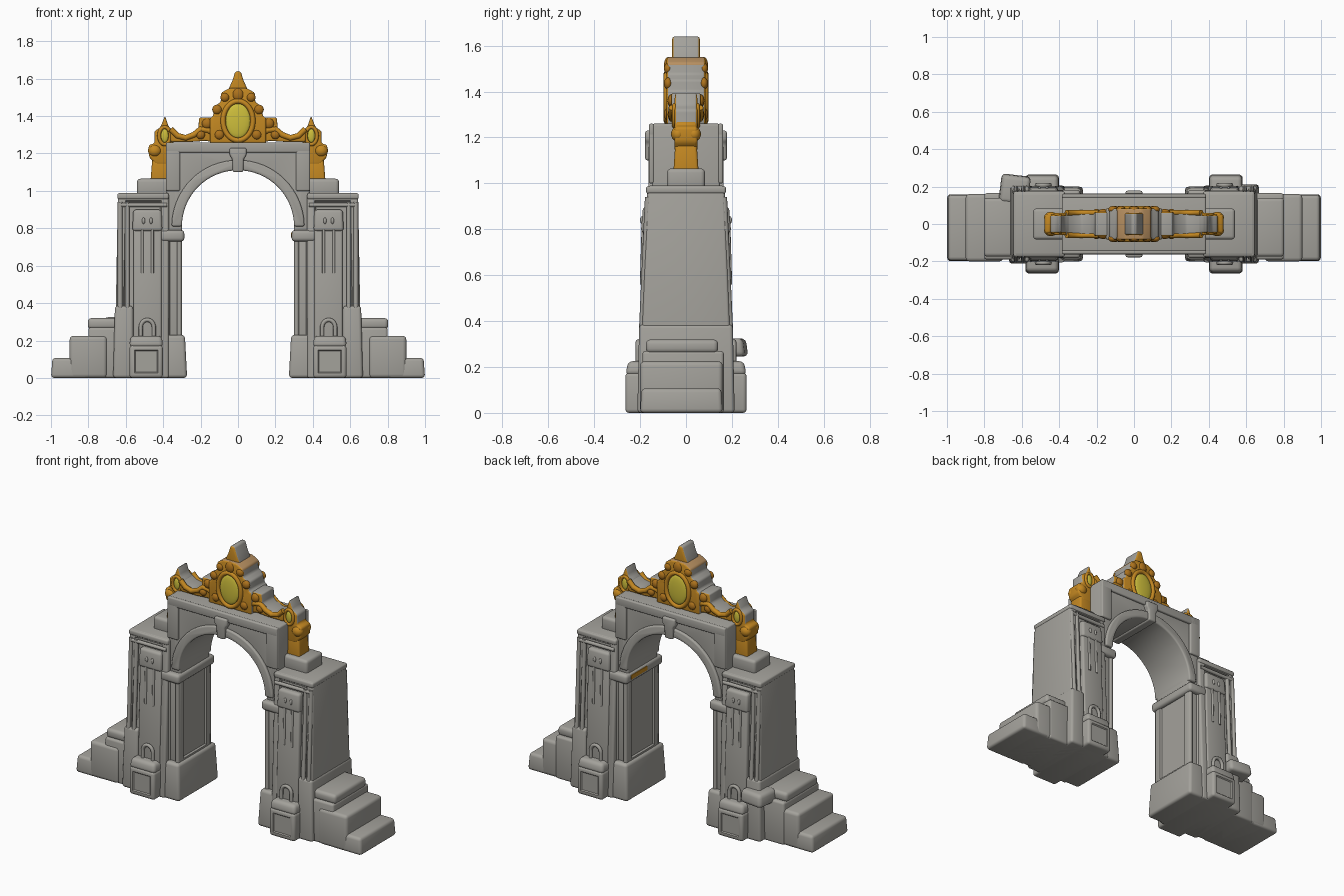
import bpy, bmesh, math
from mathutils import Vector, Matrix

cube = bpy.data.objects.get("Cube")
if cube:
    bpy.data.objects.remove(cube, do_unlink=True)


def material(name, rgb):
    m = bpy.data.materials.new(name)
    m.use_nodes = True
    m.diffuse_color = (*rgb, 1)
    m.node_tree.nodes["Principled BSDF"].inputs["Base Color"].default_value = (*rgb, 1)
    return m


stone = material("grey stone", (0.37, 0.36, 0.33))
gold = material("gold", (0.56, 0.25, 0.016))
dark_gold = material("dark gold", (0.42, 0.17, 0.012))
tan = material("tan stone", (0.48, 0.28, 0.12))
yellow = material("yellow gem", (0.62, 0.52, 0.045))


def finish(name, bm, *mats, rule=None):
    bmesh.ops.recalc_face_normals(bm, faces=bm.faces)
    if rule:
        for f in bm.faces:
            f.material_index = rule(f.normal, f.calc_center_median())
    me = bpy.data.meshes.new(name)
    bm.to_mesh(me)
    bm.free()
    for m in mats:
        me.materials.append(m)
    ob = bpy.data.objects.new(name, me)
    bpy.context.collection.objects.link(ob)
    return ob


def round_edges(bm, width):
    bmesh.ops.recalc_face_normals(bm, faces=bm.faces)
    sharp = [e for e in bm.edges if e.calc_face_angle(0) > 0.5]
    bmesh.ops.bevel(bm, geom=sharp, offset=width, segments=3, profile=0.5,
                    affect='EDGES', clamp_overlap=True)


def box(name, xs, ys, zs, mat=stone, bevel=0.012, taper=(0, 0, 0), panels=(), border=0.03, depth=0.01):
    """Rounded block; taper shrinks the top at x0, x1 and both y sides."""
    x0, x1 = sorted(xs)
    t0, t1, ty = taper if xs[0] < xs[1] else (taper[1], taper[0], taper[2])
    bm = bmesh.new()
    bmesh.ops.create_cube(bm, size=1)
    for v in bm.verts:
        top = v.co.z > 0
        x = (x0 + t0 * top) if v.co.x < 0 else (x1 - t1 * top)
        y = (ys[0] + ty * top) if v.co.y < 0 else (ys[1] - ty * top)
        v.co = (x, y, zs[1] if top else zs[0])
    round_edges(bm, bevel)
    for d in panels:
        bm.normal_update()
        face = max((f for f in bm.faces if f.normal.dot(Vector(d)) > 0.9), key=lambda f: f.calc_area())
        bmesh.ops.inset_region(bm, faces=[face], thickness=border)
        bmesh.ops.inset_region(bm, faces=[face], thickness=0.008, depth=-depth)
    return finish(name, bm, mat)


def prism(name, outline, y0, y1, *mats, bevel=0.01, rule=None):
    """Outline in x and z, pushed through y."""
    bm = bmesh.new()
    face = bm.faces.new([bm.verts.new((x, y0, z)) for x, z in outline])
    side = bmesh.ops.extrude_face_region(bm, geom=[face])
    verts = [g for g in side["geom"] if isinstance(g, bmesh.types.BMVert)]
    bmesh.ops.translate(bm, verts=verts, vec=(0, y1 - y0, 0))
    round_edges(bm, bevel)
    return finish(name, bm, *mats, rule=rule)


def ball(name, at, size, mat):
    bm = bmesh.new()
    bmesh.ops.create_uvsphere(bm, u_segments=20, v_segments=12, radius=1)
    bmesh.ops.transform(bm, matrix=Matrix.Translation(at) @ Matrix.Diagonal((*size, 1)), verts=bm.verts)
    return finish(name, bm, mat)


def tube(name, points, radius, mat, closed=False):
    cu = bpy.data.curves.new(name, 'CURVE')
    cu.dimensions = '3D'
    cu.bevel_depth = radius
    cu.bevel_resolution = 2
    cu.use_fill_caps = True
    sp = cu.splines.new('POLY')
    sp.points.add(len(points) - 1)
    for p, co in zip(sp.points, points):
        p.co = (*co, 1)
    sp.use_cyclic_u = closed
    cu.materials.append(mat)
    ob = bpy.data.objects.new(name, cu)
    bpy.context.collection.objects.link(ob)
    return ob


def arc(rx, rz, cx, cz, a0=0, a1=math.pi, n=32):
    return [(cx + rx * math.cos(a0 + (a1 - a0) * i / n), cz + rz * math.sin(a0 + (a1 - a0) * i / n))
            for i in range(n + 1)]


FRONT, BACK = (0, -1, 0), (0, 1, 0)
SPRING = 0.81

# Arch wall over the opening, with its raised ring and keystone
prism("arch_wall", [(0.385, 0.75), (0.385, 1.26), (-0.385, 1.26), (-0.385, 0.75), (-0.3, 0.75)]
      + arc(0.3, 0.3, 0, SPRING)[::-1] + [(0.3, 0.75)], -0.148, 0.148, stone)
prism("arch_ring", arc(0.3, 0.3, 0, SPRING) + arc(0.355, 0.355, 0, SPRING)[::-1], -0.164, 0.164, stone)
prism("keystone", [(-0.028, 1.1), (0.028, 1.1), (0.03, 1.17), (0.045, 1.19), (0.045, 1.23),
                   (-0.045, 1.23), (-0.045, 1.19), (-0.03, 1.17)], -0.178, 0.178, stone)

for face, d in (("front", -1), ("back", 1)):
    # Raised frame around the wall above the opening
    box(face + "_top_rail", (-0.385, 0.385), (d * 0.15 - 0.012, d * 0.15 + 0.012), (1.205, 1.26), bevel=0.008)
    for s, side in ((1, "left"), (-1, "right")):
        box(f"{face}_{side}_wall_stile", (s * 0.31, s * 0.385), (d * 0.15 - 0.012, d * 0.15 + 0.012),
            (1.0, 1.255), bevel=0.008)

for s, side in ((1, "left"), (-1, "right")):
    def part(name, x0, x1, y, z0, z1, **kw):
        ys = y if isinstance(y, tuple) else (-y, y)
        return box(f"{side}_{name}", (s * x0, s * x1), ys, (z0, z1), **kw)

    # Tapered pier and the jamb lining the opening
    part("pier", 0.37, 0.66, 0.205, 0, 0.99, taper=(0, 0.018, 0.037), panels=(FRONT, BACK), border=0.04, depth=0.016)
    part("pier_foot", 0.56, 0.668, 0.212, 0, 0.385, bevel=0.016, taper=(0, 0.01, 0.008))
    part("cornice", 0.37, 0.645, 0.174, 0.955, 0.988, bevel=0.01)
    part("jamb", 0.3, 0.42, 0.155, 0.2, 0.78, panels=((-s, 0, 0),), border=0.04)
    part("jamb_base", 0.272, 0.42, 0.2, 0, 0.23, bevel=0.018, taper=(0.012, 0, 0.01))
    part("impost", 0.287, 0.42, 0.183, 0.73, 0.79, bevel=0.018)

    # Pilaster on pedestal, both faces
    part("pedestal", 0.402, 0.58, 0.264, 0, 0.175, bevel=0.016, panels=(FRONT, BACK), border=0.015, depth=0.006)
    part("pedestal_cap", 0.4, 0.582, 0.264, 0.165, 0.225, bevel=0.02, taper=(0.008, 0.008, 0.012))
    part("pilaster", 0.408, 0.56, 0.208, 0.1, 0.82, taper=(0, 0, 0.022))
    part("pilaster_head", 0.404, 0.565, 0.197, 0.785, 0.9, bevel=0.016, taper=(0.005, 0.005, 0.01))
    for d, face in ((-1, "front"), (1, "back")):
        pre = f"{side}_{face}_"
        tube(pre + "niche", [(s * 0.485 + x, d * 0.208, z) for x, z in
                             [(0.035, 0.21)] + arc(0.035, 0.04, 0, 0.27) + [(-0.035, 0.21)]], 0.011, stone)
        for x in (0.458, 0.512):
            tube(pre + "pilaster_rib", [(s * x, d * 0.193, 0.56), (s * x, d * 0.186, 0.8)], 0.008, stone)
        for x in (0.465, 0.505):
            ball(pre + "head_drop", (s * x, d * 0.191, 0.84), (0.009, 0.009, 0.017), stone)
        for x in (0.592, 0.63):
            tube(pre + "pier_rod", [(s * x, d * 0.192, 0.36), (s * x, d * 0.166, 0.94)], 0.013, stone)
        for x in (0.313, 0.375):
            tube(pre + "jamb_rod", [(s * x, d * 0.154, 0.22), (s * x, d * 0.154, 0.74)], 0.013, stone)
        tube(pre + "cornice_bead", [(s * 0.38, d * 0.168, 0.925), (s * 0.63, d * 0.168, 0.925)], 0.012, stone)

    # Steps down the outer side
    part("step_upper", 0.6, 0.8, (-0.19, 0.165), 0, 0.27, bevel=0.014)
    part("step_upper_cap", 0.6, 0.803, (-0.175, 0.14), 0.26, 0.32, bevel=0.02)
    part("step_middle", 0.7, 0.9, (-0.2, 0.16), 0, 0.225, bevel=0.02)
    part("step_lower", 0.8, 1.0, (-0.2, 0.16), 0, 0.107, bevel=0.018, taper=(0, 0.008, 0.006))

    # Shoulder block carrying a finial
    part("shoulder_block", 0.36, 0.54, 0.083, 0.97, 1.065, bevel=0.018)
    part("finial_stem", 0.37, 0.468, 0.055, 1.05, 1.2, mat=gold, taper=(0, 0.012, 0.01))
    finial = [(0.35, 1.14), (0.44, 1.14), (0.475, 1.18), (0.478, 1.245), (0.445, 1.255), (0.447, 1.32),
              (0.415, 1.34), (0.39, 1.402), (0.372, 1.345), (0.345, 1.32), (0.345, 1.25)]
    prism(f"{side}_finial", [(s * x, z) for x, z in finial], -0.05, 0.05, gold, stone, bevel=0.012,
          rule=lambda n, c: int(abs(n.y) < 0.5 and c.z > 1.265))
    for d in (-1, 1):
        ball(f"{side}_finial_gem", (s * 0.392, d * 0.05, 1.295), (0.02, 0.009, 0.036), yellow)
        tube(f"{side}_finial_gem_ring", [(s * 0.392 + x, d * 0.05, z) for x, z in
                                         arc(0.03, 0.046, 0, 1.295, 0, 2 * math.pi)[:-1]], 0.01, gold, True)
        ball(f"{side}_finial_curl", (s * 0.445, d * 0.035, 1.215), (0.036, 0.03, 0.034), gold)
        # Sweeping scroll linking the crest to the finial
        tube(f"{side}_scroll", [(s * x, d * 0.06, z) for x, z in
                                ((0.1, 1.29), (0.16, 1.325), (0.2, 1.33), (0.235, 1.3), (0.28, 1.283),
                                 (0.325, 1.295), (0.36, 1.33))], 0.016, gold)
        # Crest leaves
        for x, z, r in ((0.07, 1.5, 0.024), (0.112, 1.435, 0.026), (0.165, 1.36, 0.028),
                        (0.1, 1.3, 0.026), (0.2, 1.3, 0.024)):
            ball(f"{side}_crest_leaf", (s * x, d * 0.078 if x < 0.15 else d * 0.062, z), (r, 0.018, r), dark_gold)
    arm = [(0.12, 1.255), (0.17, 1.268), (0.25, 1.262), (0.36, 1.262), (0.365, 1.335), (0.325, 1.305), (0.28, 1.295),
           (0.235, 1.315), (0.212, 1.335), (0.208, 1.392), (0.12, 1.392)]
    prism(f"{side}_crest_arm", [(s * x, z) for x, z in arm], -0.064, 0.064, gold, stone, bevel=0.008,
          rule=lambda n, c: int(abs(n.y) < 0.5))

# Central crest: gold faces, stone edges with a tan band
half = [(0.15, 1.255), (0.15, 1.39), (0.132, 1.4), (0.13, 1.45), (0.092, 1.475), (0.09, 1.525), (0.045, 1.55)]
prism("crest", half + [(-x, z) for x, z in half[::-1]], -0.084, 0.084, gold, stone, tan,
      rule=lambda n, c: 0 if abs(n.y) > 0.5 else 2 if c.z > 1.515 else 1)
peak = [(0.05, 1.5), (0.048, 1.55), (0.03, 1.59), (0.014, 1.64)]
prism("crest_peak", peak + [(-x, z) for x, z in peak[::-1]], -0.06, 0.06, gold, stone, bevel=0.012,
      rule=lambda n, c: int(abs(n.y) < 0.5))
for d in (-1, 1):
    ball("crest_oval", (0, d * 0.083, 1.375), (0.066, 0.013, 0.092), yellow)
    tube("crest_oval_ring", [(x, d * 0.083, z) for x, z in
                             arc(0.08, 0.105, 0, 1.375, 0, 2 * math.pi)[:-1]], 0.014, gold, True)
    ball("crest_top_leaf", (0, d * 0.078, 1.515), (0.03, 0.018, 0.035), dark_gold)

# Worn gilt strip on one impost and a broken slab at the rear
box("gilt_strip", (0.284, 0.289), (-0.02, 0.14), (0.752, 0.778), gold, bevel=0.001)
slab = box("broken_slab", (-0.72, -0.56), (0.1, 0.265), (0.245, 0.325), bevel=0.022, taper=(0.01, 0, 0.01))
slab.matrix_world = Matrix.Translation((-0.64, 0.18, 0)) @ Matrix.Rotation(-0.12, 4, 'Z') \
    @ Matrix.Translation((0.64, -0.18, 0))

# Smooth shading with crisp corners
bpy.ops.object.select_all(action='DESELECT')
for ob in bpy.context.collection.objects:
    if ob.type == 'MESH':
        ob.select_set(True)
        bpy.context.view_layer.objects.active = ob
bpy.ops.object.shade_smooth_by_angle(angle=math.radians(40))
